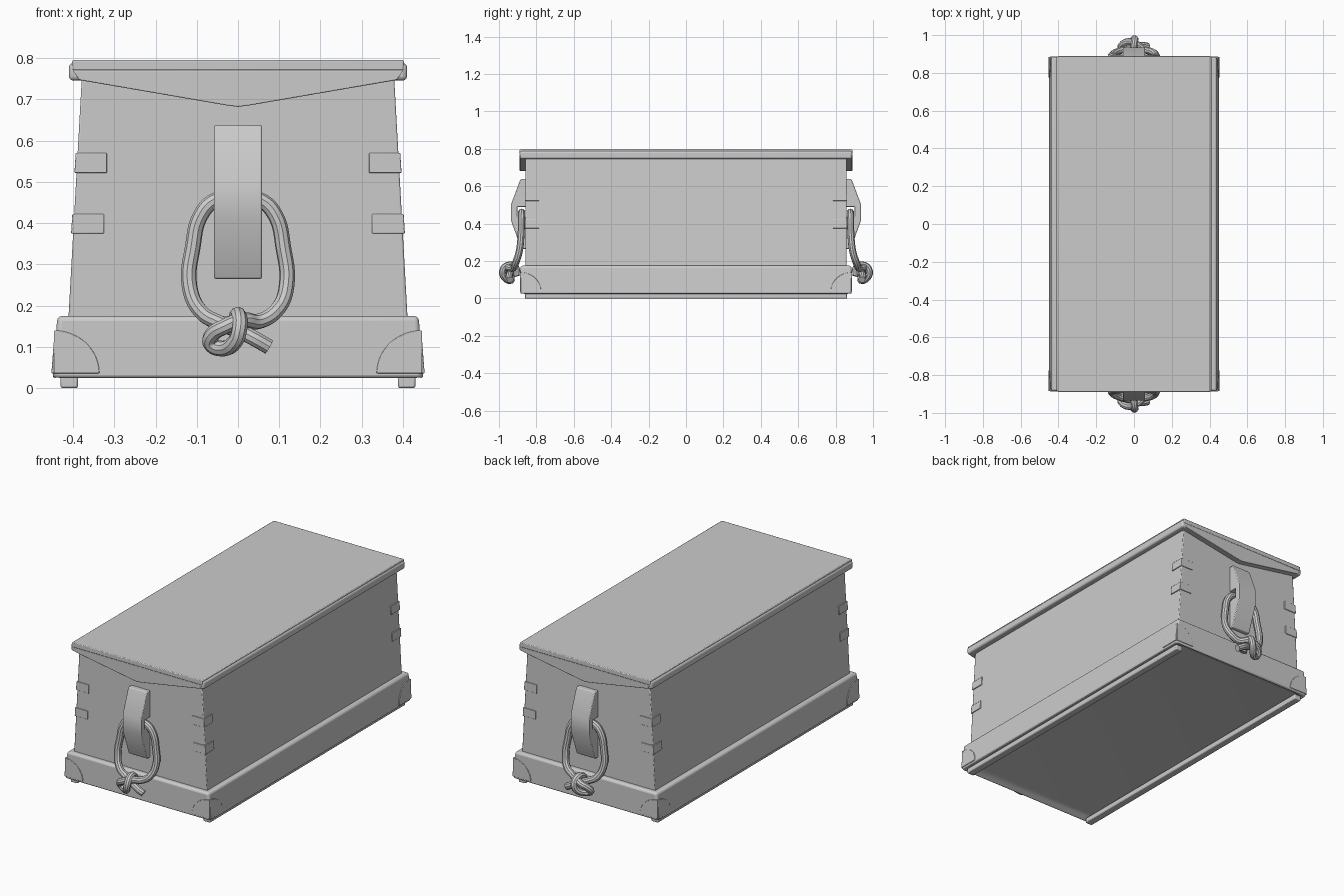
import bpy, bmesh, math
from mathutils import Vector

if "Cube" in bpy.data.objects:
    bpy.data.objects.remove(bpy.data.objects["Cube"])


def finish(name, bm, bevel=0.0, mirror=(False, False), segments=2):
    """Turn a bmesh into a named object with mirroring, bevel and smooth shading."""
    bmesh.ops.recalc_face_normals(bm, faces=bm.faces)
    me = bpy.data.meshes.new(name)
    bm.to_mesh(me)
    bm.free()
    ob = bpy.data.objects.new(name, me)
    bpy.context.collection.objects.link(ob)
    dress(ob, bevel, mirror, segments)
    return ob


def dress(ob, bevel, mirror, segments=2):
    bpy.ops.object.select_all(action='DESELECT')
    ob.select_set(True)
    bpy.context.view_layer.objects.active = ob
    bpy.ops.object.shade_smooth_by_angle(angle=math.radians(35))
    if bevel:
        m = ob.modifiers.new("Bevel", 'BEVEL')
        m.width, m.segments = bevel, segments
        m.limit_method = 'ANGLE'
    if any(mirror):
        m = ob.modifiers.new("Mirror", 'MIRROR')
        m.use_axis = (mirror[0], mirror[1], False)
        m.use_mirror_merge = False


def box(x, y, z, taper=(0, 0)):
    """Box from (lo, hi) ranges; taper shifts the lo / hi x faces at the top."""
    bm = bmesh.new()
    bmesh.ops.create_cube(bm, size=1)
    for v in bm.verts:
        hx, hy, hz = (c > 0 for c in v.co)
        v.co = Vector((x[hx] + (taper[hx] if hz else 0), y[hy], z[hz]))
    return bm


def prism(profile, axis, lo, hi):
    """Extrude a (horizontal, z) profile along 'x' or 'y'."""
    bm = bmesh.new()
    place = (lambda a, z, d: (d, a, z)) if axis == 'x' else (lambda a, z, d: (a, d, z))
    face = bm.faces.new([bm.verts.new(place(a, z, lo)) for a, z in profile])
    new = bmesh.ops.extrude_face_region(bm, geom=[face])['geom']
    for v in new:
        if isinstance(v, bmesh.types.BMVert):
            v.co['xy'.index(axis)] = hi
    return bm


BOTH = (True, True)
ENDS = (False, True)

# Tapered body
finish("chest_body", box((-.415, .415), (-.858, .858), (.10, .765), (.037, -.037)), .004)

# Base skirt with a recessed underside
bm = box((-.45, .45), (-.885, .885), (.02, .175), (.012, -.012))
bottom = min(bm.faces, key=lambda f: f.calc_center_median().z)
bmesh.ops.recalc_face_normals(bm, faces=bm.faces)
bmesh.ops.inset_region(bm, faces=[bottom], thickness=.06, depth=0)
for v in bottom.verts:
    v.co.z += .025
finish("base_skirt", bm, .012, segments=3)

# Runners under the long sides
finish("base_runner", box((.388, .43), (-.862, .862), (0, .03)), .005, (True, False))

# Quarter-round caps on the skirt corners, front and side plates
arc = [(math.cos(t), math.sin(t)) for t in (i * math.pi / 24 for i in range(13))]
front = [(.446, .036)] + [(.446 - .11 * c, .036 + .104 * s) for c, s in arc]
finish("corner_cap_end", prism(front, 'y', -.888, -.87), .002, BOTH)
side = [(-.884, .036)] + [(-.884 + .11 * c, .036 + .104 * s) for c, s in arc]
bm = prism(side, 'x', .432, .4525)
for v in bm.verts:
    v.co.x -= .077 * (v.co.z - .036)
finish("corner_cap_side", bm, .002, BOTH)

# Joint blocks wrapping the body corners
for i, (z0, z1, x0) in enumerate([(.375, .422, .325), (.522, .57, .318)]):
    x1 = .415 - .0556 * (z0 - .10) + .005
    finish(f"corner_joint_{i + 1}", box((x0, x1), (-.862, -.785), (z0, z1), (0, -.003)),
           .002, BOTH)

# Lid: moulded board, thin top slab and V-shaped end cleats
finish("lid_board", box((-.41, .41), (-.888, .888), (.746, .788)), .010, segments=3)
finish("lid_top", box((-.402, .402), (-.89, .89), (.77, .796)), .004)
vee = [(-.40, .77), (-.385, .747), (-.03, .686), (0, .682), (.03, .686), (.385, .747), (.40, .77)]
finish("lid_end_cleat", prism(vee, 'y', -.889, -.853), .002, ENDS)

# Handle cleats, notched behind for the rope
cleat = [(.85, .638), (.885, .638), (.935, .505), (.935, .415), (.888, .285), (.88, .265),
         (.85, .265), (.85, .435), (.902, .435), (.902, .49), (.85, .49)]
finish("handle_cleat", prism([(-y, z) for y, z in cleat], 'x', -.058, .058), .004, ENDS)

# Rope loop with a knot: right strand wraps round, left strand ends in a tail
path = [(.075, .10, .94), (.04, .12, .945), (0, .14, .935), (-.045, .158, .925),
        (-.09, .185, .912), (-.118, .25, .892), (-.11, .34, .882), (-.09, .42, .88),
        (-.055, .455, .879), (0, .46, .879), (.055, .455, .879), (.09, .42, .88),
        (.11, .34, .882), (.118, .25, .892), (.095, .19, .912), (.05, .162, .925),
        (.01, .165, .955), (-.03, .15, .965), (-.062, .13, .95), (-.066, .108, .935),
        (-.04, .096, .94), (-.008, .112, .97), (.004, .145, .98), (.002, .175, .957),
        (-.004, .168, .915), (0, .12, .902)]
cu = bpy.data.curves.new("rope_handle", 'CURVE')
cu.dimensions = '3D'
cu.bevel_depth, cu.bevel_resolution, cu.resolution_u = .019, 3, 6
cu.use_fill_caps = True
sp = cu.splines.new('BEZIER')
sp.bezier_points.add(len(path) - 1)
for p, (x, z, y) in zip(sp.bezier_points, path):
    p.co = (x, -y, z)
    p.handle_left_type = p.handle_right_type = 'AUTO'
rope = bpy.data.objects.new("rope_handle", cu)
bpy.context.collection.objects.link(rope)
bpy.ops.object.select_all(action='DESELECT')
rope.select_set(True)
bpy.context.view_layer.objects.active = rope
bpy.ops.object.convert(target='MESH')
dress(bpy.context.view_layer.objects.active, 0, ENDS)
